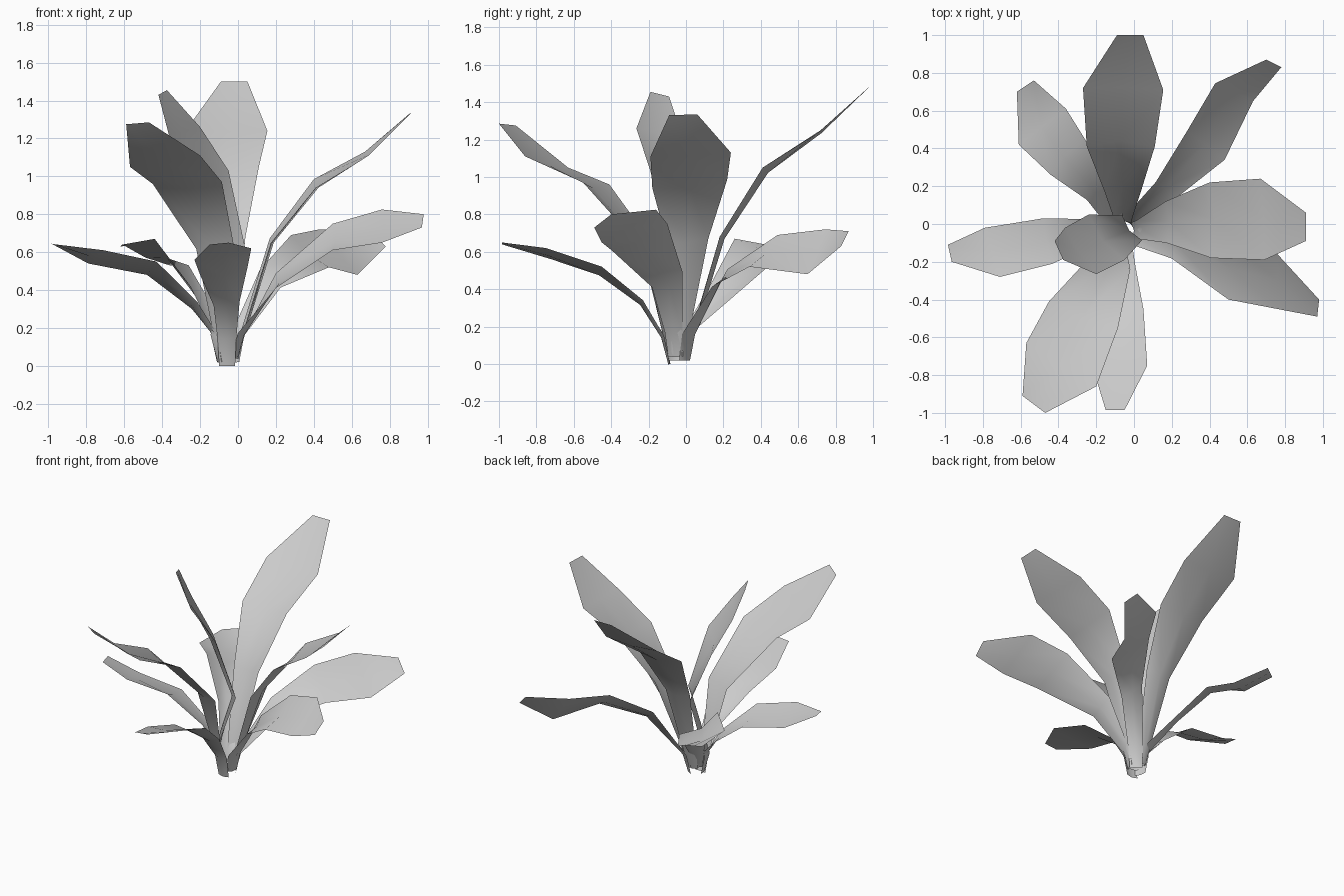
import bpy
from mathutils import Vector

cube = bpy.data.objects.get("Cube")
if cube:
    bpy.data.objects.remove(cube, do_unlink=True)

# One plain grey for the whole plant
grey = bpy.data.materials.new("pale_grey")
grey.use_nodes = True
colour = (0.6, 0.6, 0.6, 1.0)
grey.diffuse_color = colour
grey.node_tree.nodes["Principled BSDF"].inputs["Base Color"].default_value = colour

CROWN = Vector((-0.055, -0.04, 0))


def leaf(name, foot_z, fold, stem, left, right):
    """Creased leaf blade: edges at shoulder, widest part and tip,
    narrowing through the stem midpoint to a foot in the crown."""
    left = [Vector(p) for p in left]
    right = [Vector(p) for p in right]
    stem = Vector(stem)
    out = (left[0] + right[0]) / 2 - CROWN
    out.z = 0
    out.normalize()
    side = Vector((-out.y, out.x, 0))
    half = (left[0] - right[0]) / 2
    up = Vector((0, 0, 1))

    # Rows of (centre, half width vector, crease depth) from foot to tip
    rows = [(CROWN + out * 0.045 + up * foot_z, side * 0.042, 0.01),
            (CROWN + out * 0.075 + up * (0.15 + foot_z / 2), side * 0.05, 0.02),
            (stem, half * 0.55, fold * 0.7)]
    for l, r, k in zip(left, right, (1, 0.35, 0)):
        rows.append(((l + r) / 2, (l - r) / 2, fold * k))

    verts, faces = [], []
    for i, (mid, h, depth) in enumerate(rows):
        along = rows[min(i + 1, len(rows) - 1)][0] - rows[max(i - 1, 0)][0]
        normal = along.cross(h).normalized()
        verts += [mid + h, mid - normal * depth, mid - h]
    for i in range(len(rows) - 1):
        for j in range(2):
            a = 3 * i + j
            faces.append((a, a + 1, a + 4, a + 3))

    mesh = bpy.data.meshes.new(name)
    mesh.from_pydata(verts, [], faces)
    mesh.materials.append(grey)
    mesh.shade_smooth()
    obj = bpy.data.objects.new(name, mesh)
    bpy.context.collection.objects.link(obj)


# Tall leaves
leaf("back_leaf", 0.06, 0.04, (-0.06, 0.18, 0.68),
     [(-0.25, 0.41, 1.05), (-0.27, 0.72, 1.25), (-0.09, 1.0, 1.5)],
     [(0.11, 0.41, 1.05), (0.155, 0.71, 1.24), (0.05, 1.0, 1.5)])
leaf("left_leaf", 0.05, 0.03, (0.17, 0.01, 0.66),
     [(0.40, 0.22, 0.985), (0.67, 0.24, 1.13), (0.91, 0.06, 1.335)],
     [(0.41, -0.18, 0.94), (0.69, -0.19, 1.11), (0.91, -0.09, 1.33)])
leaf("front_right_leaf", 0.06, 0.03, (-0.12, -0.2, 0.62),
     [(-0.085, -0.55, 0.97), (-0.2, -0.86, 1.11), (-0.47, -1.0, 1.285)],
     [(-0.45, -0.41, 0.96), (-0.57, -0.63, 1.05), (-0.59, -0.91, 1.275)])
leaf("centre_leaf", 0.02, 0.03, (-0.01, -0.02, 0.58),
     [(-0.05, -0.19, 1.03), (-0.2, -0.265, 1.26), (-0.375, -0.19, 1.455)],
     [(-0.24, 0.05, 0.95), (-0.365, -0.02, 1.22), (-0.42, -0.09, 1.43)])

# Low arching leaves
leaf("back_left_leaf", 0.02, 0.02, (0.17, 0.18, 0.46),
     [(0.28, 0.49, 0.69), (0.43, 0.745, 0.72), (0.70, 0.87, 0.71)],
     [(0.48, 0.34, 0.52), (0.63, 0.65, 0.48), (0.78, 0.83, 0.63)])
leaf("front_left_leaf", 0.04, 0.03, (0.2, -0.1, 0.45),
     [(0.50, -0.1, 0.75), (0.76, -0.16, 0.825), (0.98, -0.40, 0.80)],
     [(0.50, -0.40, 0.61), (0.76, -0.45, 0.65), (0.97, -0.49, 0.73)])
leaf("front_leaf", 0.0, 0.03, (-0.06, -0.23, 0.33),
     [(0.05, -0.45, 0.52), (0.07, -0.75, 0.62), (-0.05, -0.985, 0.65)],
     [(-0.2, -0.45, 0.48), (-0.23, -0.72, 0.56), (-0.15, -0.985, 0.64)])
leaf("right_leaf", 0.08, 0.02, (-0.23, -0.04, 0.32),
     [(-0.43, -0.21, 0.55), (-0.71, -0.28, 0.61), (-0.965, -0.2, 0.64)],
     [(-0.48, 0.03, 0.48), (-0.79, -0.02, 0.54), (-0.985, -0.11, 0.645)])
leaf("back_right_leaf", 0.07, 0.04, (-0.2, 0.18, 0.38),
     [(-0.44, 0.26, 0.67), (-0.61, 0.42, 0.64), (-0.62, 0.70, 0.63)],
     [(-0.26, 0.45, 0.53), (-0.36, 0.61, 0.53), (-0.53, 0.76, 0.64)])
